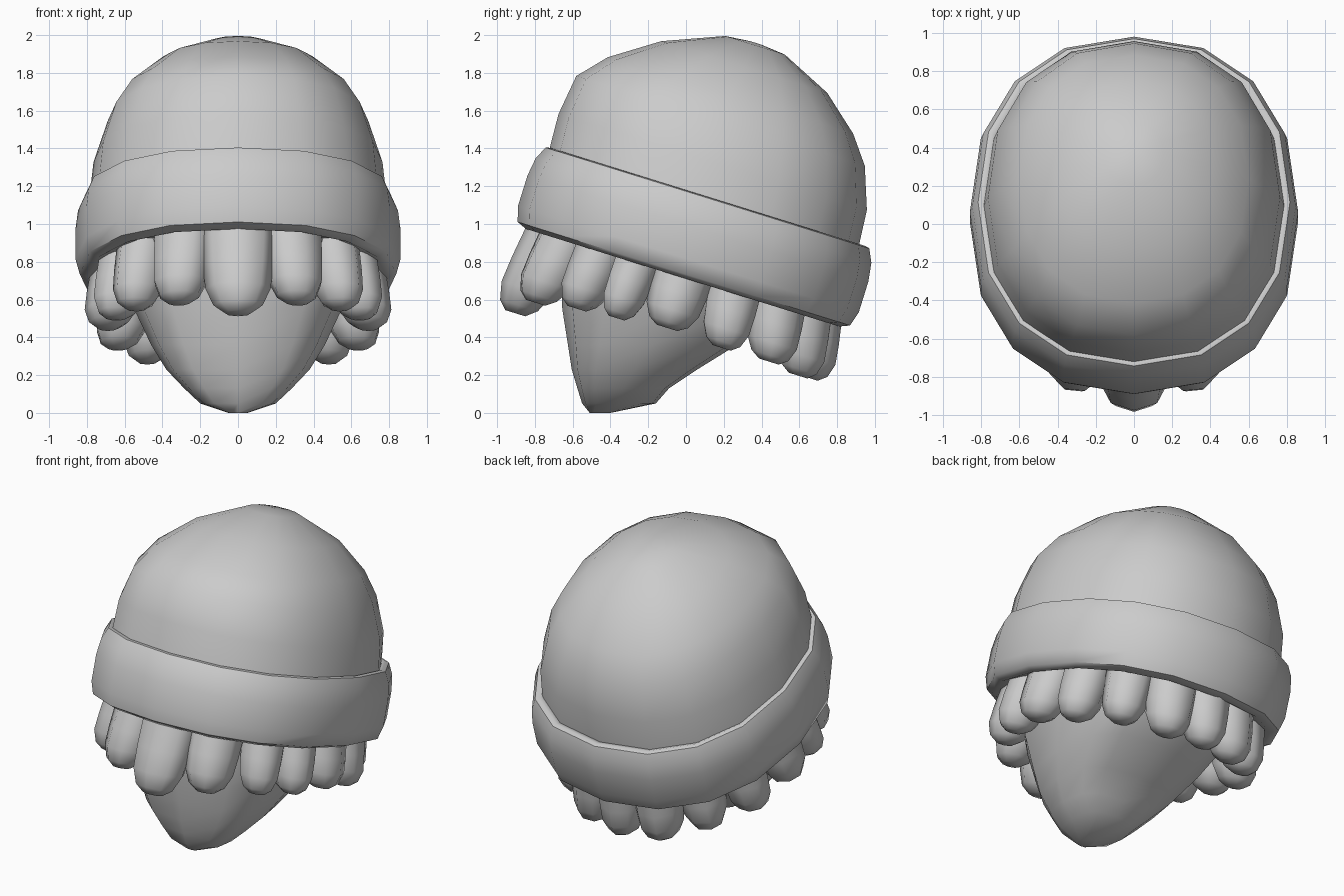
import bpy, bmesh, math
from mathutils import Matrix

if "Cube" in bpy.data.objects:
    bpy.data.objects.remove(bpy.data.objects["Cube"])

TILT = Matrix.Rotation(math.radians(-17.3), 4, 'X')   # the hat sits tipped backwards
FLAT = Matrix.Identity(4)


def loft(name, rings, sides, matrix=FLAT, power=1.0, angle=50, spin=0.0):
    """Skin stacked rings (cx, cy, height, rx, ry) into one closed solid."""
    bm = bmesh.new()
    loops = []
    for cx, cy, h, rx, ry in rings:
        loop = []
        for i in range(sides):
            a = 2 * math.pi * i / sides
            c, s = math.cos(a), math.sin(a)
            x = math.copysign(abs(c) ** power, c) * rx
            y = math.copysign(abs(s) ** power, s) * ry
            px = cx + x * math.cos(spin) - y * math.sin(spin)
            py = cy + x * math.sin(spin) + y * math.cos(spin)
            loop.append(bm.verts.new((matrix @ Matrix.Translation((px, py, h))).translation))
        loops.append(loop)
    for low, high in zip(loops, loops[1:]):
        for i in range(sides):
            j = (i + 1) % sides
            bm.faces.new((low[i], low[j], high[j], high[i]))
    bm.faces.new(loops[0][::-1])
    bm.faces.new(loops[-1])
    bmesh.ops.recalc_face_normals(bm, faces=bm.faces)
    mesh = bpy.data.meshes.new(name)
    bm.to_mesh(mesh)
    bm.free()
    obj = bpy.data.objects.new(name, mesh)
    bpy.context.collection.objects.link(obj)
    bpy.ops.object.select_all(action='DESELECT')
    obj.select_set(True)
    bpy.context.view_layer.objects.active = obj
    bpy.ops.object.shade_smooth_by_angle(angle=math.radians(angle))
    return obj


# Knitted crown: height, half width, half length, centre
crown = [(1.0, .80, .86, -.24), (1.31, .765, .855, -.26), (1.53, .69, .80, -.285),
         (1.675, .60, .68, -.275), (1.84, .42, .46, -.25), (1.967, .155, .165, -.23),
         (1.98, .03, .03, -.23)]
loft("hat_crown", [(0, c, h, rx, ry) for h, rx, ry, c in crown], 16, TILT, .88)

# Turned-up brim: scale, height
brim = [(.80, .72), (.92, .678), (.975, .70), (1.0, .78), (1.0, .95),
        (.985, 1.05), (.95, 1.12), (.925, 1.126), (.89, 1.11), (.86, 1.06)]
loft("hat_brim", [(0, -.230, h, s * .86, s * .945) for s, h in brim], 16, TILT, .88)

# Head: height, half width, front y, back y
head = [(.0, .05, -.51, -.40), (.05, .20, -.55, -.16), (.13, .285, -.575, -.09),
        (.23, .38, -.605, .06), (.36, .46, -.625, .27), (.55, .55, -.655, .52),
        (.75, .62, -.66, .62), (.95, .64, -.66, .62)]
loft("head", [(0, (f + b) / 2, h, w, (b - f) / 2) for h, w, f, b in head], 12, FLAT, .68, 42)

# Hair tufts under the brim: angle from front, lowest height, half width
tufts = [(0, .235, .18), (27, .32, .155), (52, .355, .13), (70, .37, .12), (90, .40, .15),
         (113, .385, .14), (136, .39, .14), (159, .365, .15), (180, .37, .14)]
shape = [(0, .38), (.08, .72), (.25, .96), (.5, 1.04), (.75, 1.08), (1, 1.08)]
for deg, bottom, width in tufts:
    for side in ((1,) if deg in (0, 180) else (1, -1)):
        a = math.radians(deg) * side
        cx, cy = .69 * math.sin(a), -.79 * math.cos(a)
        rings = []
        for t, r in shape:
            lean = 1 - .1 * t
            rings.append((cx * lean, -.23 + cy * lean, bottom + (.80 - bottom) * t,
                          width * r, .145 * min(r, 1)))
        loft("hair_tuft", rings, 8, TILT, 1.0, 60, a)
